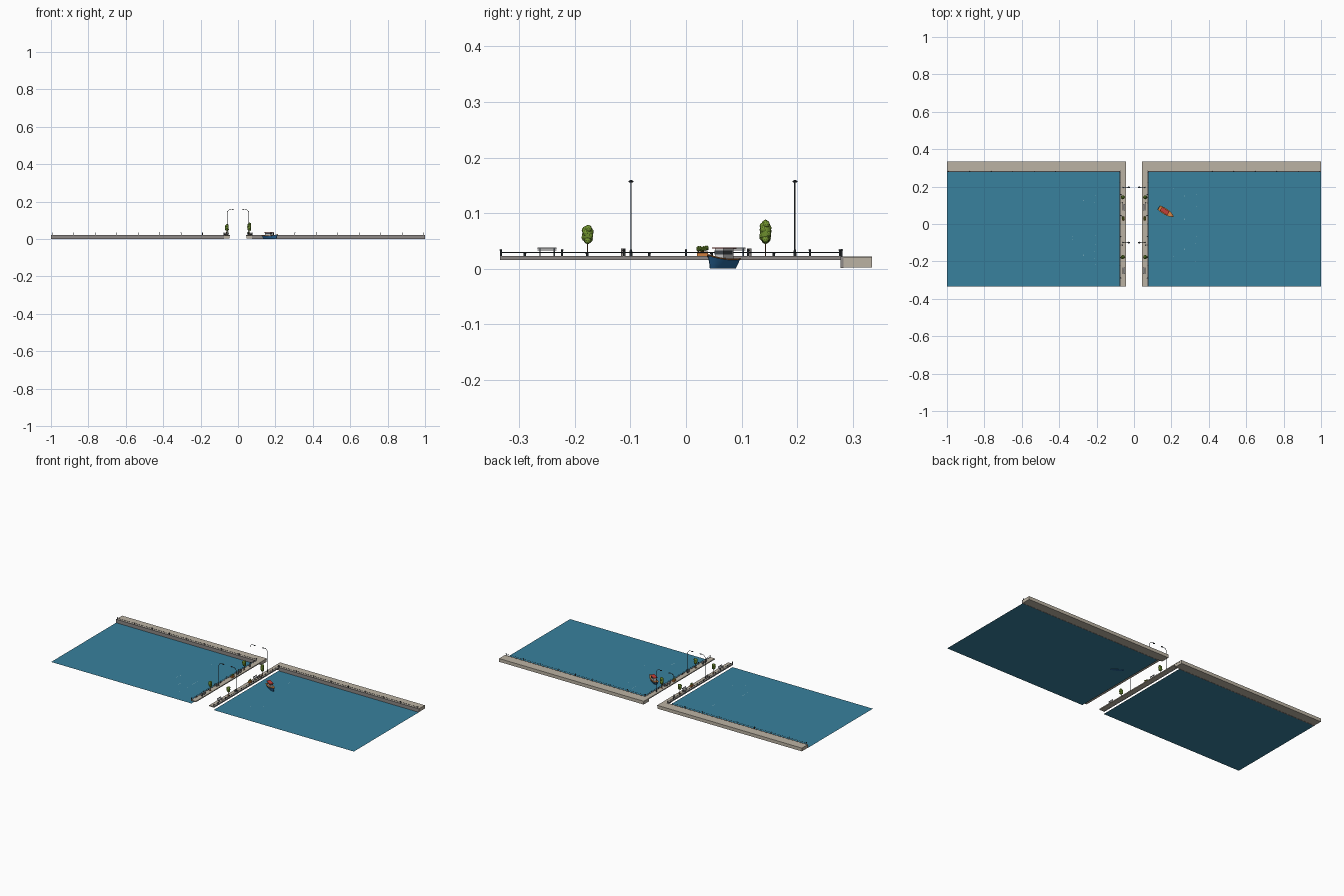
import bpy, bmesh, math, random
from mathutils import Vector, Matrix

if "Cube" in bpy.data.objects:
    bpy.data.objects.remove(bpy.data.objects["Cube"])

random.seed(4)
MATS = {}
COLORS = dict(water=(0.04, 0.22, 0.34), beige=(0.5, 0.45, 0.37), stone=(0.27, 0.25, 0.24),
              dark=(0.05, 0.06, 0.07), wood=(0.2, 0.09, 0.04), leaf=(0.17, 0.3, 0.03),
              blue=(0.02, 0.13, 0.32), orange=(0.65, 0.22, 0.05), red=(0.55, 0.05, 0.04),
              white=(0.75, 0.75, 0.72), foam=(0.35, 0.55, 0.6))


def finish(name, bm, col, smooth=False):
    me = bpy.data.meshes.new(name)
    bmesh.ops.recalc_face_normals(bm, faces=bm.faces)
    bm.to_mesh(me)
    bm.free()
    ob = bpy.data.objects.new(name, me)
    bpy.context.collection.objects.link(ob)
    if col not in MATS:
        MATS[col] = bpy.data.materials.new(col)
        MATS[col].diffuse_color = (*COLORS[col], 1)
    me.materials.append(MATS[col])
    if smooth:
        bpy.ops.object.select_all(action='DESELECT')
        ob.select_set(True)
        bpy.context.view_layer.objects.active = ob
        bpy.ops.object.shade_smooth_by_angle()
    return ob


def add_box(bm, x0, x1, y0, y1, z0, z1):
    m = Matrix.Translation(((x0 + x1) / 2, (y0 + y1) / 2, (z0 + z1) / 2))
    bmesh.ops.create_cube(bm, size=1, matrix=m @ Matrix.Diagonal((x1 - x0, y1 - y0, z1 - z0, 1)))


def box(name, col, *b):
    bm = bmesh.new()
    add_box(bm, *b)
    return finish(name, bm, col)


def add_rod(bm, p, q, r, r2=None, n=8):
    p, q = Vector(p), Vector(q)
    d = q - p
    m = Matrix.Translation((p + q) / 2) @ d.to_track_quat('Z', 'Y').to_matrix().to_4x4()
    bmesh.ops.create_cone(bm, cap_ends=True, segments=n, radius1=r,
                          radius2=r if r2 is None else r2, depth=d.length, matrix=m)


def add_ball(bm, c, sx, sy, sz, sub=2):
    bmesh.ops.create_icosphere(bm, subdivisions=sub, radius=1,
                               matrix=Matrix.Translation(c) @ Matrix.Diagonal((sx, sy, sz, 1)))


TOP = 0.022


def railing(name, posts):
    bm = bmesh.new()
    for x, y in posts:
        add_rod(bm, (x, y, TOP), (x, y, 0.033), 0.0016)
        add_ball(bm, (x, y, 0.0335), 0.0026, 0.0026, 0.0022, 1)
    for z in (0.0295,):
        for a, b in zip(posts, posts[1:]):
            add_rod(bm, (*a, z), (*b, z), 0.0008, n=6)
    finish(name, bm, 'dark', True)


def tree(name, x, y, top):
    bm = bmesh.new()
    add_rod(bm, (x, y, TOP), (x, y, top - 0.025), 0.0012, 0.0008)
    add_box(bm, x - 0.005, x + 0.005, y - 0.005, y + 0.005, TOP, TOP + 0.001)
    finish(name + '_trunk', bm, 'wood')
    bm = bmesh.new()
    h = (top - 0.044) / 2
    add_ball(bm, (x, y, top - h), 0.010, 0.010, h)
    for i in range(9):
        a = i * 2.4
        z = top - h + h * 0.6 * (i / 4 - 1)
        add_ball(bm, (x + 0.005 * math.cos(a), y + 0.005 * math.sin(a), z), 0.0062, 0.0062, 0.0068)
    finish(name + '_crown', bm, 'leaf')


def lamp(name, x, y, s):
    # pole, curved arm towards the middle gap, head
    bm = bmesh.new()
    add_rod(bm, (x, y, TOP), (x, y, 0.035), 0.003, 0.002)
    pts = [Vector((x, y, 0.03)), Vector((x, y, 0.138))]
    for i in range(1, 7):
        a = i * math.pi / 12
        pts.append(Vector((x - s * 0.02 * (1 - math.cos(a)), y, 0.138 + 0.02 * math.sin(a))))
    pts.append(Vector((x - s * 0.027, y, 0.158)))
    for a, b in zip(pts, pts[1:]):
        add_rod(bm, a, b, 0.0013)
    hx = x - s * 0.03
    add_ball(bm, (hx, y, 0.157), 0.007, 0.0045, 0.0025)
    finish(name, bm, 'dark', True)


def bench(name, x, y, s):
    bm = bmesh.new()
    for i in range(3):
        cx = x + s * (i - 1) * 0.0035
        add_box(bm, cx - 0.0014, cx + 0.0014, y - 0.017, y + 0.017, 0.029, 0.0302)
    for z in (0.0325, 0.0355):
        cx = x + s * 0.006
        add_box(bm, cx - 0.0006, cx + 0.0006, y - 0.017, y + 0.017, z, z + 0.0024)
    finish(name + '_slats', bm, 'white')
    bm = bmesh.new()
    for dy in (-0.013, 0.013):
        add_box(bm, x - 0.004, x + 0.004, y + dy - 0.001, y + dy + 0.001, TOP, 0.029)
        add_box(bm, x + s * 0.006 - 0.0008, x + s * 0.006 + 0.0008, y + dy - 0.001, y + dy + 0.001, 0.027, 0.037)
    finish(name + '_legs', bm, 'dark')


def planter(name, x, y):
    bm = bmesh.new()
    add_box(bm, x - 0.006, x + 0.006, y - 0.01, y + 0.01, TOP, 0.031)
    finish(name + '_box', bm, 'orange')
    bm = bmesh.new()
    for i in range(6):
        add_ball(bm, (x + random.uniform(-.003, .003), y - 0.0075 + i * 0.003, 0.034 + random.uniform(0, .004)),
                 0.004, 0.004, 0.004, 1)
    finish(name + '_plants', bm, 'leaf')


for s, side in ((-1, 'left'), (1, 'right')):
    def span(a, b):
        return sorted((s * a, s * b))
    # water sheet and light ripples
    x0, x1 = span(0.073, 1)
    bm = bmesh.new()
    bm.faces.new([bm.verts.new(p) for p in ((x0, -.335, .001), (x1, -.335, .001), (x1, .28, .001), (x0, .28, .001))])
    finish(side + '_water', bm, 'water')
    bm = bmesh.new()
    for i in range(9):
        x, y = s * random.choice((0.21, 0.27, 0.33)), random.uniform(-.3, .2)
        pts = [(x, y), (x + .0015, y + .025), (x + .004, y + .05), (x + .001, y + .026)]
        bm.faces.new([bm.verts.new((*p, .002)) for p in pts])
    finish(side + '_ripples', bm, 'foam')
    # back promenade, wall and kerb
    box(side + '_promenade', 'beige', *span(0.045, 1), 0.283, 0.335, 0.002, 0.0215)
    box(side + '_quay_wall', 'stone', *span(0.075, 1), 0.278, 0.283, 0.001, TOP)
    railing(side + '_promenade_railing', [(s * (0.075 + i * 0.1147), 0.28) for i in range(9)])
    # side walkway
    box(side + '_walkway', 'beige', *span(0.044, 0.073), -0.335, 0.335, 0.016, 0.0218)
    box(side + '_walkway_kerb', 'stone', *span(0.072, 0.0765), -0.335, 0.28, 0.0155, 0.0228)
    railing(side + '_walkway_railing', [(s * 0.074, y) for y in
            (-.333, -.223, -.112, 0, .112, .223, .277)])
    # mooring bollards
    bm = bmesh.new()
    for i in range(5):
        y = -0.29 + i * 0.112
        add_rod(bm, (s * .07, y, TOP), (s * .07, y, .027), 0.0022)
        add_ball(bm, (s * .07, y, .028), .0032, .0032, .002, 1)
    finish(side + '_bollards', bm, 'dark', True)
    # street furniture
    tree(side + '_front_tree', s * 0.06, -0.177, 0.079)
    tree(side + '_back_tree', s * 0.06, 0.143, 0.089 if s > 0 else 0.08)
    lamp(side + '_front_lamp', s * 0.058, -0.099, s)
    lamp(side + '_back_lamp', s * 0.058, 0.196, s)
    bench(side + '_front_bench', s * 0.056, -0.25, -s)
    bench(side + '_back_bench', s * 0.056, 0.09, -s)
    planter(side + '_planter', s * 0.058, 0.03)
    bm = bmesh.new()
    for y in (-0.113, 0.114):
        add_rod(bm, (s * .062, y, TOP), (s * .062, y, .036), .0042, n=12)
    finish(side + '_litter_bins', bm, 'stone', True)

# boat, modelled along +x then turned into place
PLACE = Matrix.Translation((0.172, 0.064, 0)) @ Matrix.Rotation(math.radians(-32), 4, 'Z')
stations = [(-.046, .011, .018), (-.03, .0145, .017), (0, .0155, .017), (.022, .012, .019),
            (.037, .006, .022), (.047, .0006, .025)]
bm = bmesh.new()
rings = []
for x, w, h in stations:
    k = x * 0.88
    prof = [(x, -w, h), (k, -w * .85, h * .45), (k * .95, -w * .5, 0), (k * .95, w * .5, 0), (k, w * .85, h * .45), (x, w, h)]
    rings.append([bm.verts.new(p) for p in prof])
for a, b in zip(rings, rings[1:]):
    for i in range(5):
        bm.faces.new((a[i], a[i + 1], b[i + 1], b[i]))
bm.faces.new(rings[0])
bm.faces.new(rings[-1])
boat = [finish('boat_hull', bm, 'blue', True)]
bm = bmesh.new()
edge = [(x, w * .97, h - .0015) for x, w, h in stations]
deck = [[bm.verts.new((x, s * w, h)) for s in (-1, 1)] for x, w, h in edge]
for a, b in zip(deck, deck[1:]):
    bm.faces.new((a[0], a[1], b[1], b[0]))
boat.append(finish('boat_deck', bm, 'orange'))
bm = bmesh.new()
for s in (-1, 1):
    for a, b in zip(stations, stations[1:]):
        add_rod(bm, (a[0], s * a[1], a[2]), (b[0], s * b[1], b[2]), .0012, n=6)
boat.append(finish('boat_gunwale', bm, 'orange'))
boat.append(box('boat_cabin', 'white', -.026, .008, -.009, .009, .015, .036))
boat.append(box('boat_windows', 'dark', -.022, .0085, -.0094, .0094, .026, .033))
boat.append(box('boat_roof', 'red', -.033, .014, -.0115, .0115, .036, .0385))
for ob in boat:
    ob.matrix_world = PLACE

for m in bpy.data.materials:
    if m.users and not m.is_grease_pencil:
        m.use_nodes = True
        m.node_tree.nodes["Principled BSDF"].inputs["Base Color"].default_value = m.diffuse_color
